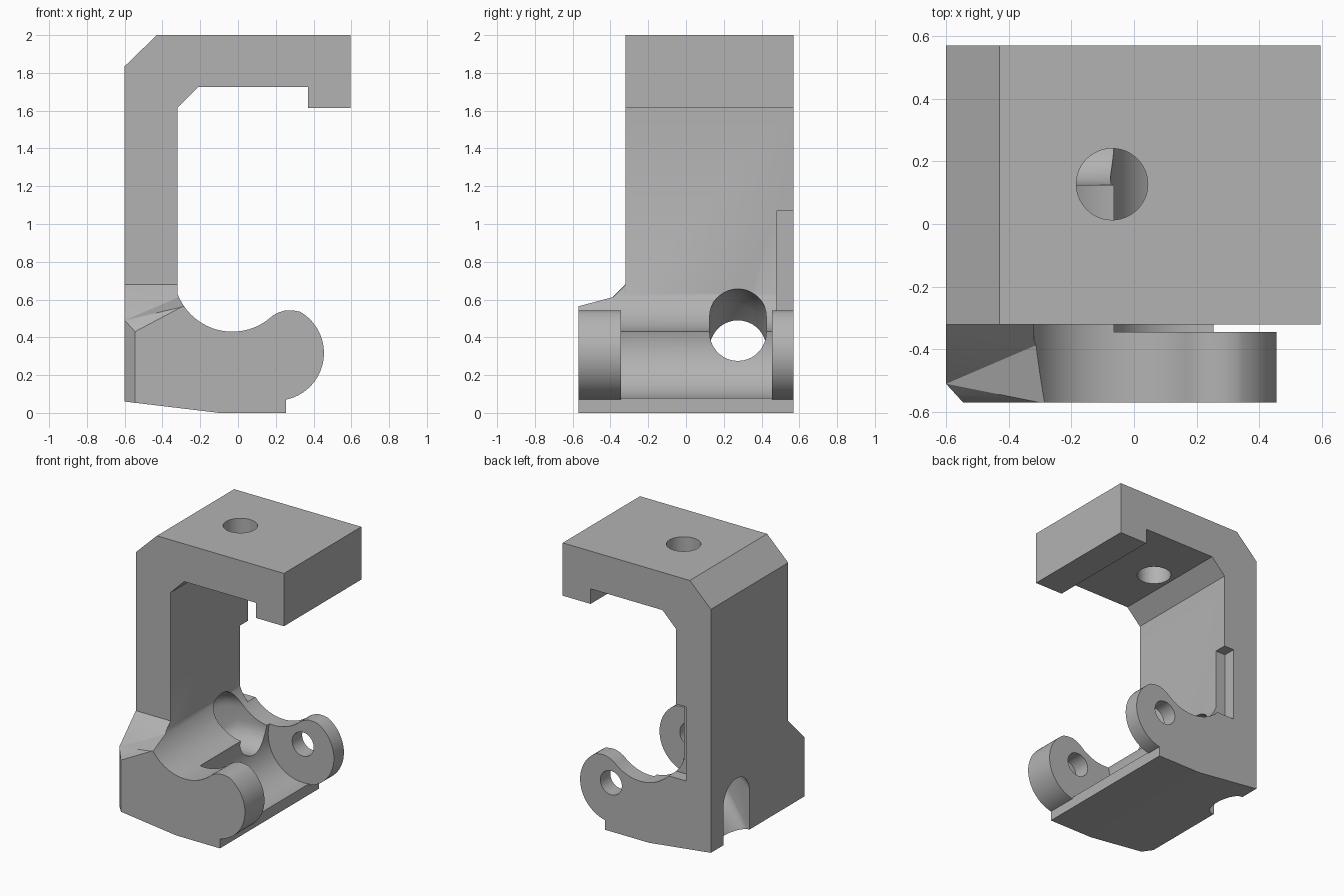
import bpy, bmesh
from math import sin, cos, pi, radians
from mathutils import Vector

cube = bpy.data.objects.get("Cube")
if cube:
    bpy.data.objects.remove(cube, do_unlink=True)

grey = bpy.data.materials.new("plain grey")
grey.use_nodes = True
grey.diffuse_color = (0.45, 0.45, 0.45, 1)
grey.node_tree.nodes["Principled BSDF"].inputs["Base Color"].default_value = (0.45, 0.45, 0.45, 1)


def arc(cx, cz, r, a0, a1, n):
    angles = [radians(a0 + (a1 - a0) * i / n) for i in range(n + 1)]
    return [(cx + r * cos(a), cz + r * sin(a)) for a in angles]


def loft(name, rings, planes=()):
    """Solid through matching rings; each plane trims the side its normal points to."""
    bm = bmesh.new()
    loops = [[bm.verts.new(p) for p in ring] for ring in rings]
    n = len(loops[0])
    for a, b in zip(loops, loops[1:]):
        for i in range(n):
            j = (i + 1) % n
            bm.faces.new((a[i], a[j], b[j], b[i]))
    bm.faces.new(loops[0])
    bm.faces.new(loops[-1])
    for co, no in planes:
        geom = bm.verts[:] + bm.edges[:] + bm.faces[:]
        bmesh.ops.bisect_plane(bm, geom=geom, plane_co=co, plane_no=no, clear_outer=True)
        bmesh.ops.holes_fill(bm, edges=[e for e in bm.edges if e.is_boundary])
    bmesh.ops.recalc_face_normals(bm, faces=bm.faces)
    mesh = bpy.data.meshes.new(name)
    bm.to_mesh(mesh)
    bm.free()
    mesh.materials.append(grey)
    obj = bpy.data.objects.new(name, mesh)
    bpy.context.collection.objects.link(obj)
    return obj


def prism(name, profile, y0, y1, planes=()):
    return loft(name, [[(x, y, z) for x, z in profile] for y in (y0, y1)], planes)


def box(name, x0, x1, y0, y1, z0, z1):
    return prism(name, [(x0, z0), (x1, z0), (x1, z1), (x0, z1)], y0, y1)


def combine(target, tool, operation):
    mod = target.modifiers.new(operation, "BOOLEAN")
    mod.operation = operation
    mod.solver = "EXACT"
    mod.object = tool
    bpy.context.view_layer.objects.active = target
    bpy.ops.object.modifier_apply(modifier=mod.name)
    bpy.data.objects.remove(tool, do_unlink=True)


# Shared lower outline: foot, pivot lug and round cradle
PIN = (0.205, 0.355)
lower = [(-0.6, 0.06), (-0.1, 0), (0.254, 0), (0.254, 0.07)]
lower += arc(0.203, 0.317, 0.252, -76, 60, 32)
lower += [(0.29, 0.543), (0.25, 0.543), (0.21, 0.53)]
lower += arc(-0.03, 0.74, 0.31, -47, -159, 28)

# Clamp body: foot, upright and hooked top arm
upper = [(-0.32, 1.615), (-0.21, 1.725), (0.37, 1.725), (0.37, 1.615),
         (0.595, 1.615), (0.595, 2), (-0.43, 2), (-0.6, 1.835)]
body = prism("clamp_body", lower + upper, -0.32, 0.57)

# Widened front of the foot, trimmed to sloping facets
A, C, D = Vector((-0.6, -0.32, 0.68)), Vector((-0.6, -0.51, 0.49)), Vector((-0.545, -0.57, 0.43))
E, F = Vector((-0.3, -0.57, 0.56)), Vector((-0.32, -0.39, 0.61))


def upward(p, q, r):
    n = (q - p).cross(r - p).normalized()
    return (p, n if n.z > 0 else -n)


corner = (C, Vector((-0.06, -0.055, 0)).normalized())
outline = lower + [(-0.32, 0.75), (-0.6, 0.75)]
facets = {"front_foot": [upward(C, F, E), upward(C, E, D), corner],
          "front_slope": [(A, Vector((0, -1, 1)).normalized()), corner]}
for name, planes in facets.items():
    combine(body, prism(name, outline, -0.57, -0.32, planes), "UNION")

# Clearance between the two lugs
combine(body, prism("lug_gap", arc(*PIN, 0.28, 0, 357, 95), -0.345, 0.455), "DIFFERENCE")
combine(body, box("lug_gap_end", 0.254, 0.6, -0.345, 0.455, -0.1, 0.6), "DIFFERENCE")

# Pin hole: through the back lug, blind in the front lug
combine(body, prism("pin_hole", arc(*PIN, 0.087, 0, 350, 35), -0.47, 0.7), "DIFFERENCE")

# Screw hole in the top arm
ring = arc(-0.07, 0.127, 0.114, 0, 352.5, 47)
combine(body, loft("screw_hole", [[(x, y, z) for x, y in ring] for z in (1.5, 2.1)]), "DIFFERENCE")

# Curved channel from the cradle down and out of the foot
stations = [(-0.7, -0.35, 0.38), (-0.6, -0.12, 0.49), (-0.52, 0.02, 0.565), (-0.45, 0.13, 0.615),
            (-0.38, 0.21, 0.645), (-0.3, 0.26, 0.66), (-0.2, 0.275, 0.66), (0.1, 0.275, 0.66)]
rings = []
for x, low, high in stations:
    section = arc(0.275, high - 0.15, 0.15, 0, 180, 18) + arc(0.275, low + 0.15, 0.15, 180, 360, 18)
    rings.append([(x, y, z) for y, z in section])
combine(body, loft("channel", rings), "DIFFERENCE")

# Small notch at the back edge of the upright
combine(body, box("back_notch", -0.4, -0.2, 0.48, 0.6, 0.53, 1.07), "DIFFERENCE")

# Smooth curves, crisp edges
bpy.ops.object.select_all(action="DESELECT")
body.select_set(True)
bpy.context.view_layer.objects.active = body
bpy.ops.object.shade_smooth_by_angle(angle=radians(25))
